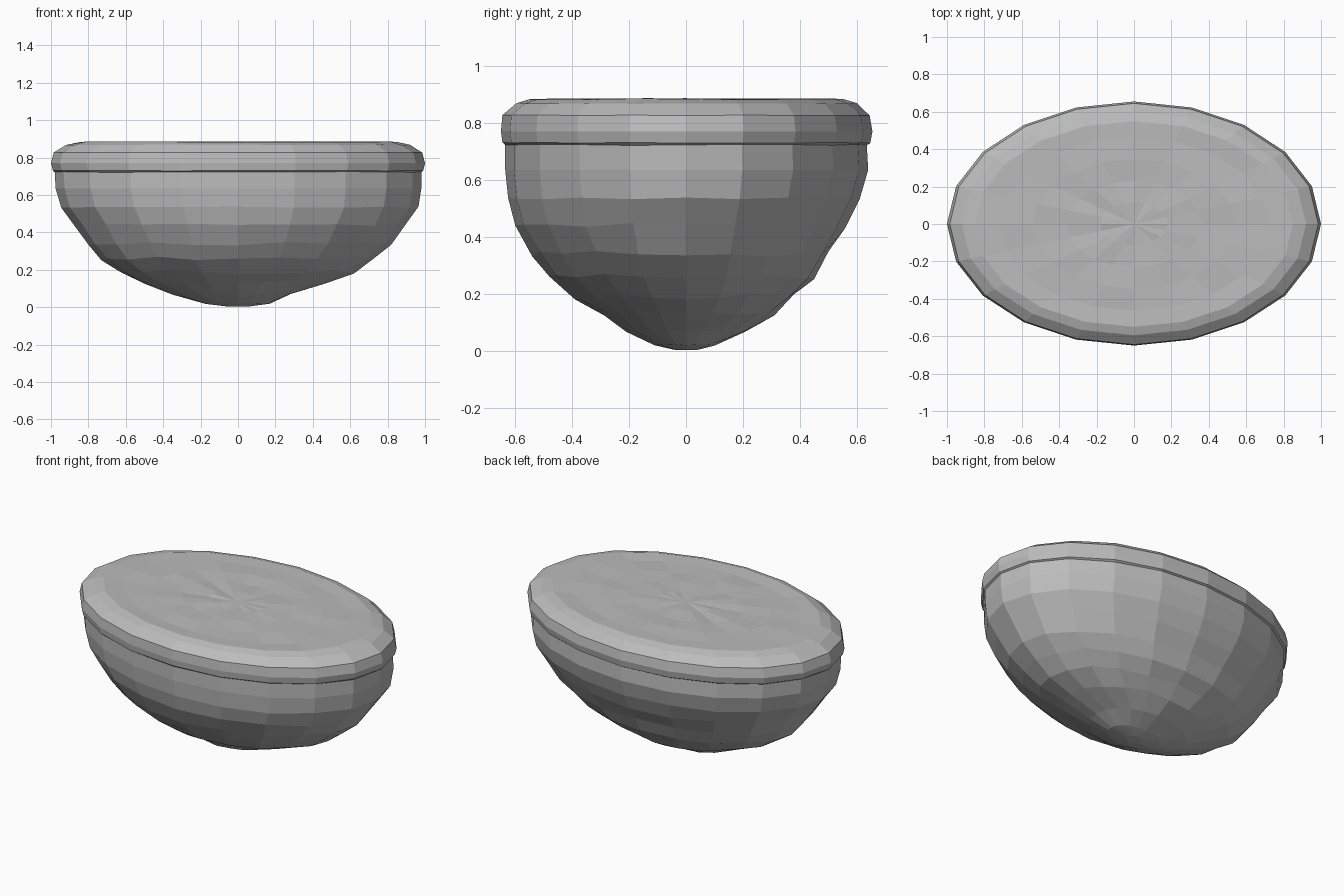
import bpy, bmesh, math, random

cube = bpy.data.objects.get("Cube")
if cube:
    bpy.data.objects.remove(cube, do_unlink=True)

random.seed(4)
SIDES = 20


def make_material(name, value):
    mat = bpy.data.materials.new(name)
    mat.use_nodes = True
    colour = (value, value, value, 1)
    mat.diffuse_color = colour
    mat.node_tree.nodes["Principled BSDF"].inputs["Base Color"].default_value = colour
    return mat


def lofted_shell(name, rings, mat):
    """Stack rings of (z, right, left, front, back, roughness) and close both ends."""
    bm = bmesh.new()
    loops = []
    for z, right, left, front, back, rough in rings:
        loop = []
        for i in range(SIDES):
            a = 2 * math.pi * i / SIDES
            c, s = math.cos(a), math.sin(a)
            x = c * (left if c > 0 else right)
            y = s * (back if s > 0 else front)
            loop.append(bm.verts.new((x, y, z + random.uniform(-rough, rough))))
        loops.append(loop)
    for low, high in zip(loops, loops[1:]):
        for i in range(SIDES):
            j = (i + 1) % SIDES
            bm.faces.new((low[i], low[j], high[j], high[i]))
    # Fan each end to a centre point
    for loop, ring in ((loops[0], rings[0]), (loops[-1], rings[-1])):
        tip = bm.verts.new((0, 0, ring[0]))
        for i in range(SIDES):
            bm.faces.new((loop[i], loop[(i + 1) % SIDES], tip))
    bmesh.ops.recalc_face_normals(bm, faces=bm.faces)
    mesh = bpy.data.meshes.new(name)
    bm.to_mesh(mesh)
    bm.free()
    mesh.materials.append(mat)
    obj = bpy.data.objects.new(name, mesh)
    bpy.context.collection.objects.link(obj)
    return obj


stone = make_material("stone grey", 0.5)

# Tapered rock underside
lofted_shell("rock_base", [
    (0.003, .05, .05, .04, .04, 0),
    (0.02, .18, .17, .11, .10, .003),
    (0.07, .35, .28, .21, .21, .006),
    (0.13, .50, .47, .30, .31, .008),
    (0.19, .63, .62, .39, .38, .010),
    (0.26, .73, .72, .48, .45, .010),
    (0.34, .80, .82, .54, .50, .010),
    (0.44, .875, .90, .60, .56, .010),
    (0.535, .945, .965, .625, .61, .003),
    (0.635, .975, .98, .635, .64, 0),
    (0.725, .98, .98, .635, .635, 0),
], stone)

# Overhanging top slab with a bevelled rim and gently uneven surface
slab = [
    (0.723, .98, .98, .635, .635, .002),
    (0.73, .99, .99, .645, .647, .002),
    (0.77, 1.0, 1.0, .65, .655, 0),
    (0.827, .985, .985, .645, .645, .001),
    (0.868, .92, .92, .595, .60, .002),
    (0.884, .85, .85, .55, .55, .002),
]
slab += [(0.882, .9 * k, .9 * k, .58 * k, .58 * k, .005) for k in (.8, .6, .4, .2)]
lofted_shell("top_slab", slab, stone)
